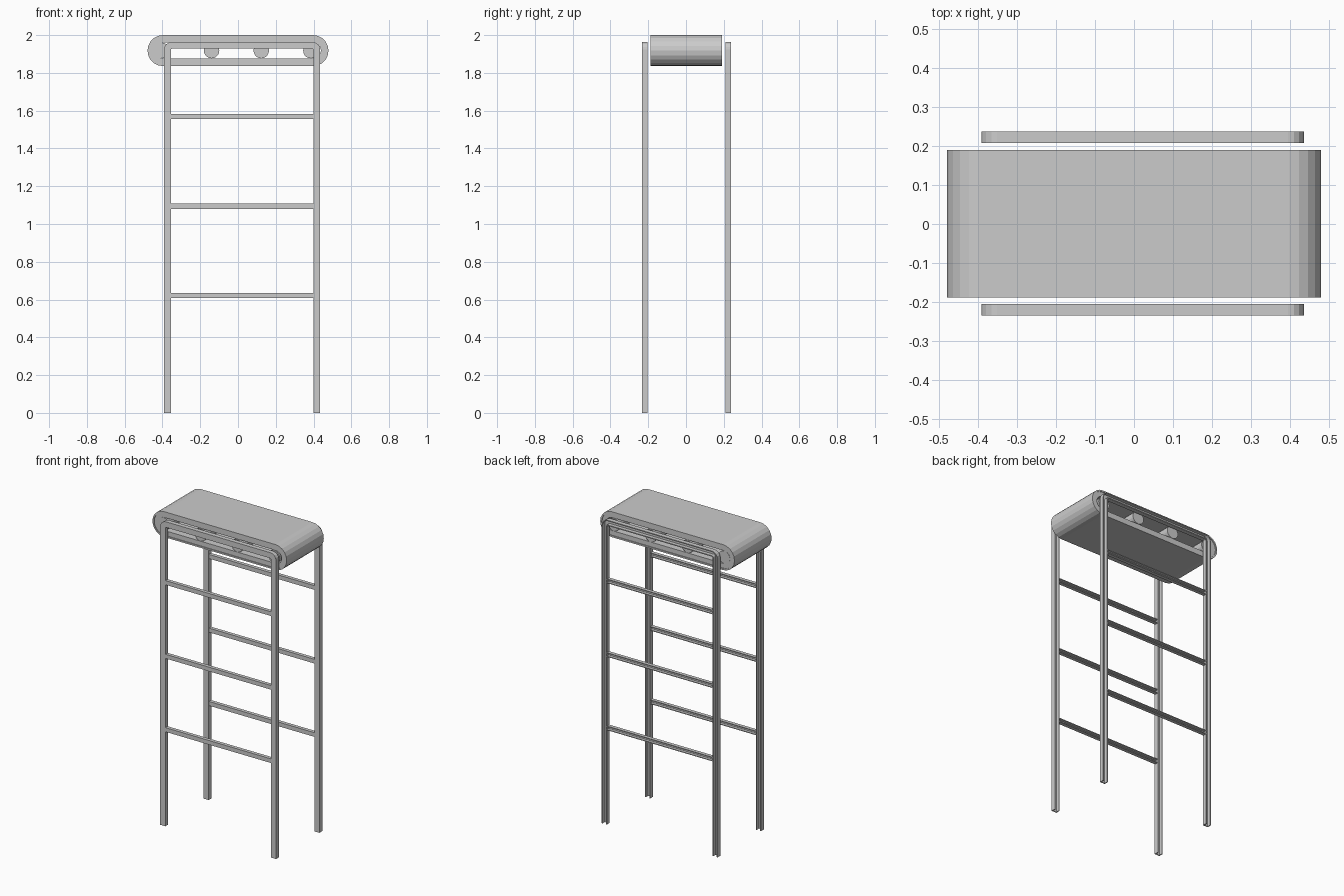
import bpy, bmesh, math
from mathutils import Vector

if "Cube" in bpy.data.objects:
    bpy.data.objects.remove(bpy.data.objects["Cube"])

ZC = 1.918        # height of the belt's centre line
XC = 0.397        # half distance between the end rollers


def finish(name, bm):
    bmesh.ops.recalc_face_normals(bm, faces=bm.faces)
    me = bpy.data.meshes.new(name)
    bm.to_mesh(me)
    bm.free()
    ob = bpy.data.objects.new(name, me)
    bpy.context.collection.objects.link(ob)
    return ob


def stadium(r, n=10):
    pts = []
    for side, start in ((1, -90), (-1, 90)):
        for i in range(n + 1):
            a = math.radians(start + 180 * i / n)
            pts.append((side * XC + r * math.cos(a), ZC + r * math.sin(a)))
    return pts


def belt_ring(name, ro, ri, y0, y1):
    bm = bmesh.new()
    loops = [[bm.verts.new((x, y, z)) for x, z in stadium(r)]
             for r, y in ((ro, y0), (ro, y1), (ri, y1), (ri, y0))]
    n = len(loops[0])
    for k in range(4):
        a, b = loops[k], loops[(k + 1) % 4]
        for i in range(n):
            j = (i + 1) % n
            bm.faces.new((a[i], a[j], b[j], b[i]))
    return finish(name, bm)


def channel(name, path, w, y0, y1, t):
    """Sweep a U section, open towards +y, along an xz path."""
    h = w / 2
    prof = [(-h, y0), (h, y0), (h, y1), (h - t, y1),
            (h - t, y0 + t), (-h + t, y0 + t), (-h + t, y1), (-h, y1)]
    pts = [Vector(p) for p in path]
    bm = bmesh.new()
    rings = []
    for i, p in enumerate(pts):
        d1 = (p - pts[i - 1]).normalized() if i else (pts[1] - p).normalized()
        d2 = (pts[i + 1] - p).normalized() if i < len(pts) - 1 else d1
        d = (d1 + d2).normalized()
        nrm = Vector((-d.y, d.x)) / max(d.dot(d1), 0.3)
        rings.append([bm.verts.new((p.x + nrm.x * o, y, p.y + nrm.y * o))
                      for o, y in prof])
    for a, b in zip(rings, rings[1:]):
        for i in range(8):
            j = (i + 1) % 8
            bm.faces.new((a[i], a[j], b[j], b[i]))
    for r in (rings[0], rings[-1]):
        for q in ((0, 1, 4, 5), (1, 2, 3, 4), (0, 5, 6, 7)):
            bm.faces.new([r[k] for k in q])
    return finish(name, bm)


# Belt: outer skin with a slightly recessed inner layer
belt_ring("belt_skin", 0.082, 0.072, -0.188, 0.19)
belt_ring("belt_lining", 0.072, 0.042, -0.183, 0.185)

# Rollers inside the belt
for i in range(4):
    bpy.ops.mesh.primitive_cylinder_add(
        vertices=20, radius=0.041, depth=0.37,
        location=(-0.403 + 0.263 * i, 0.001, ZC), rotation=(math.pi / 2, 0, 0))
    bpy.context.object.name = f"roller_{i + 1}"

# Side frames: bent channel plus three channel rungs each
W, XL, XR, ZT, R = 0.036, -0.373, 0.417, 1.946, 0.024
arch = [(XL, 0.0)]
for cx, start in ((XL + R, 180), (XR - R, 90)):
    for i in range(5):
        a = math.radians(start - 90 * i / 4)
        arch.append((cx + R * math.cos(a), ZT - R + R * math.sin(a)))
arch.append((XR, 0.0))

for side, y0 in (("front", -0.234), ("back", 0.208)):
    channel(f"{side}_leg_frame", arch, W, y0, y0 + 0.029, 0.006)
    for i, z in enumerate((0.621, 1.094, 1.569)):
        channel(f"{side}_rung_{i + 1}", [(XL + W / 2, z), (XR - W / 2, z)],
                0.027, y0 + 0.003, y0 + 0.026, 0.005)
